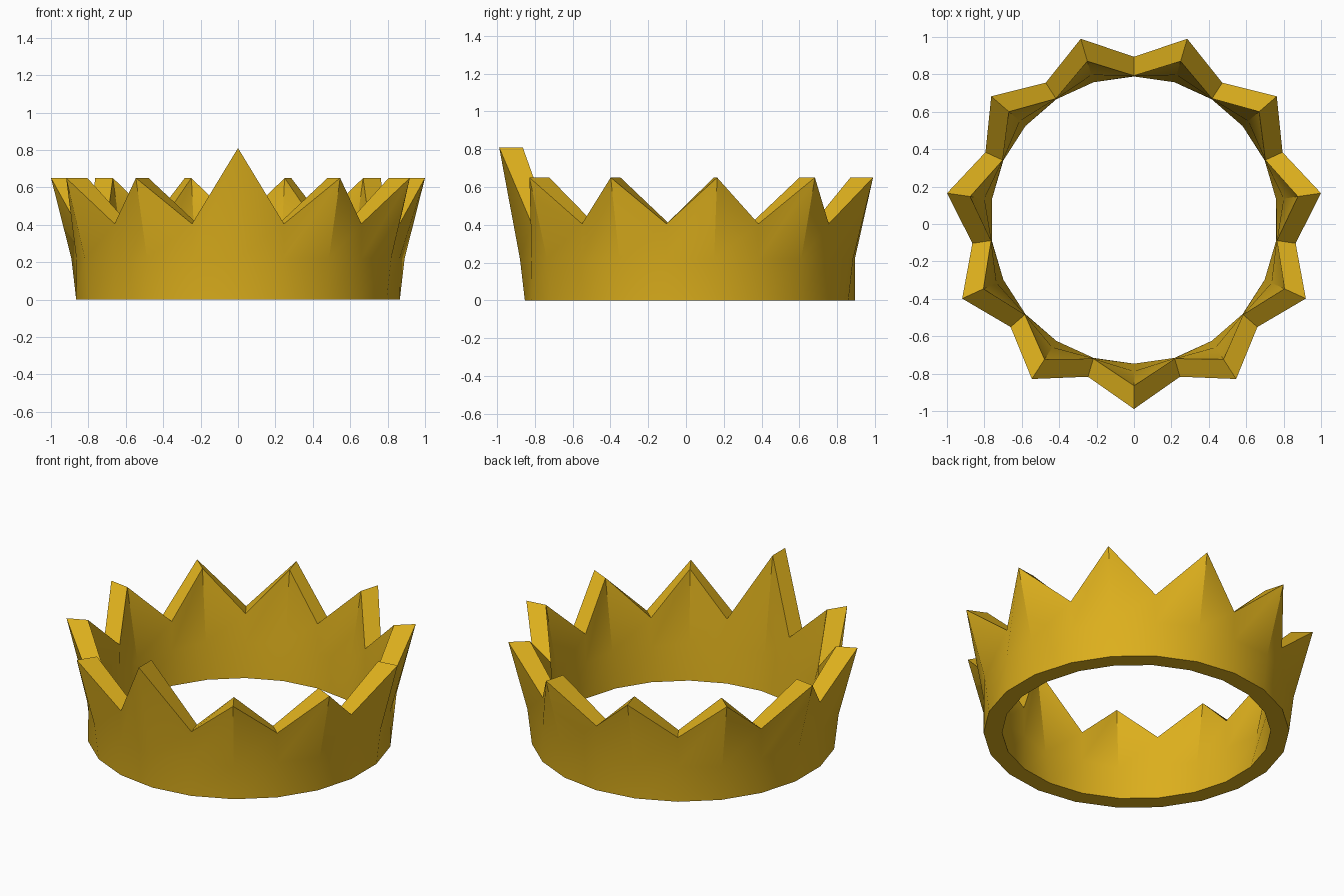
import bpy, bmesh, math

if "Cube" in bpy.data.objects:
    bpy.data.objects.remove(bpy.data.objects["Cube"])

POINTS = 11
CENTRE_Y = 0.021
SIDES = POINTS * 2

# Wall section (radius, height): up the outside, across the top, down the inside
def section(is_peak, top):
    if is_peak:
        return [(0.874, 0), (0.90, 0.22), (1.01, top), (0.885, top), (0.808, 0.22), (0.768, 0)]
    return [(0.874, 0), (0.873, 0.22), (0.873, top), (0.772, top), (0.77, 0.22), (0.768, 0)]

# Crown band with eleven flared points, the front one taller
bm = bmesh.new()
loops = []
for i in range(SIDES):
    a = -math.pi / 2 + math.tau * i / SIDES
    top = 0.81 if i == 0 else 0.65 if i % 2 == 0 else 0.405
    loops.append([bm.verts.new((r * math.cos(a), r * math.sin(a) + CENTRE_Y, z))
                  for r, z in section(i % 2 == 0, top)])
for i in range(SIDES):
    p, q = loops[i], loops[(i + 1) % SIDES]
    for k in range(6):
        n = (k + 1) % 6
        bm.faces.new((p[k], q[k], q[n], p[n]))
bmesh.ops.recalc_face_normals(bm, faces=bm.faces)
mesh = bpy.data.meshes.new("crown")
bm.to_mesh(mesh)
bm.free()

crown = bpy.data.objects.new("crown", mesh)
bpy.context.collection.objects.link(crown)
gold = bpy.data.materials.new("gold")
gold.diffuse_color = (0.72, 0.43, 0.012, 1)
gold.use_nodes = True
gold.node_tree.nodes["Principled BSDF"].inputs["Base Color"].default_value = gold.diffuse_color
mesh.materials.append(gold)

# Smooth walls, crisp rims
bpy.context.view_layer.objects.active = crown
crown.select_set(True)
bpy.ops.object.shade_smooth_by_angle(angle=math.radians(40))
